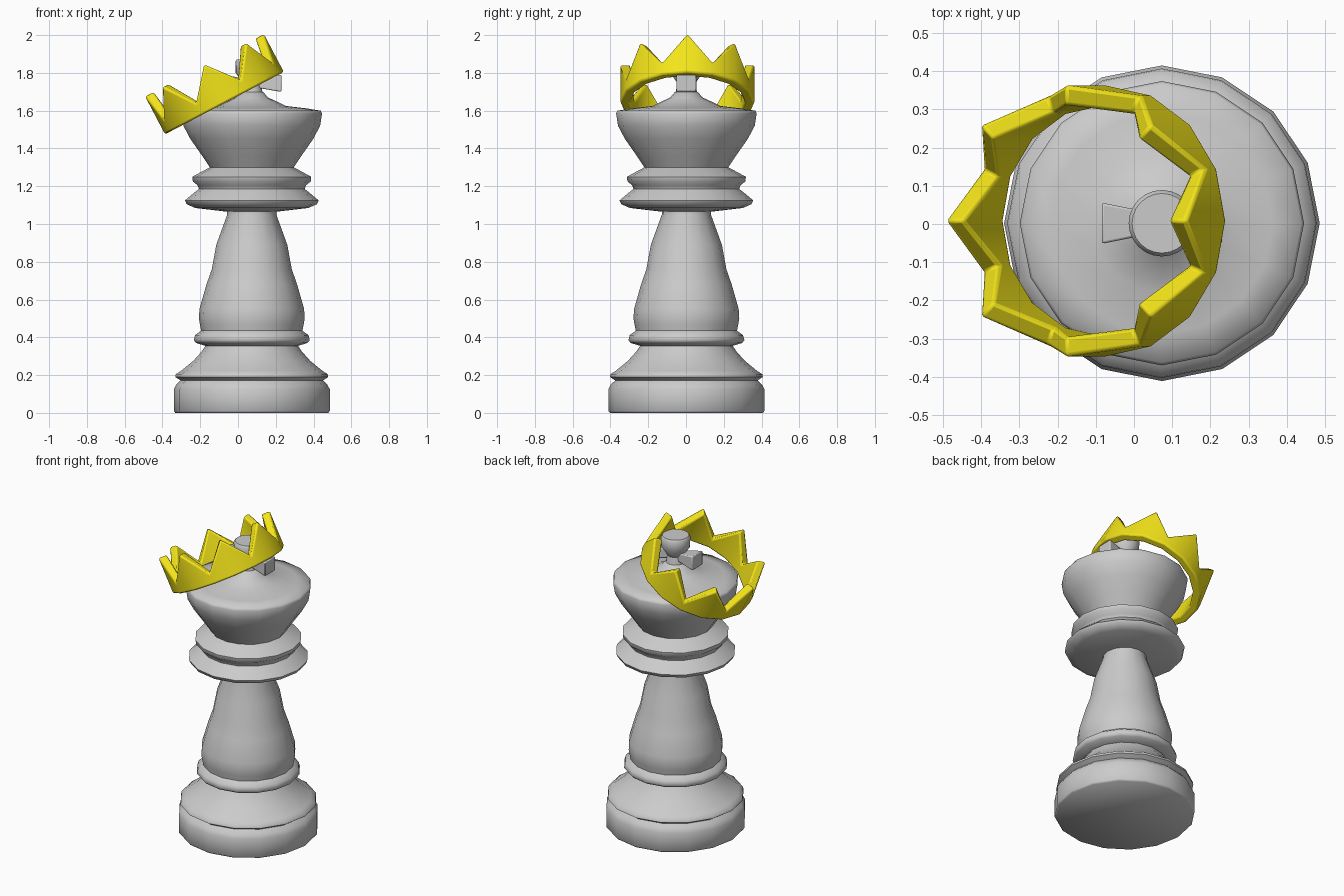
import bpy, bmesh
from math import sin, cos, pi, radians
from mathutils import Matrix, Vector

if "Cube" in bpy.data.objects:
    bpy.data.objects.remove(bpy.data.objects["Cube"])

AXIS = Vector((0.073, 0.002, 0))


def finish(name, bm, angle=60, mat=None):
    bmesh.ops.recalc_face_normals(bm, faces=bm.faces)
    me = bpy.data.meshes.new(name)
    bm.to_mesh(me)
    bm.free()
    ob = bpy.data.objects.new(name, me)
    bpy.context.collection.objects.link(ob)
    if mat:
        me.materials.append(mat)
    bpy.ops.object.select_all(action='DESELECT')
    ob.select_set(True)
    bpy.context.view_layer.objects.active = ob
    bpy.ops.object.shade_smooth_by_angle(angle=radians(angle))
    return ob


def lathe(name, profile, sides, angle=60):
    """Revolve (radius, height) points around the piece's axis, capped at both ends."""
    bm = bmesh.new()
    rings = [[bm.verts.new(AXIS + Vector((r * cos(2 * pi * i / sides), r * sin(2 * pi * i / sides), z)))
              for i in range(sides)] for r, z in profile]
    for a, b in zip(rings, rings[1:]):
        for i in range(sides):
            j = (i + 1) % sides
            bm.faces.new((a[i], a[j], b[j], b[i]))
    bm.faces.new(rings[0][::-1])
    bm.faces.new(rings[-1])
    return finish(name, bm, angle)


# Turned body: base, stem, collars and cup with domed top
lathe("turned_body", [
    (0.405, 0), (0.413, 0.01), (0.413, 0.125), (0.40, 0.15), (0.377, 0.172),
    (0.405, 0.19), (0.402, 0.205), (0.375, 0.222), (0.31, 0.275), (0.265, 0.325), (0.245, 0.355),
    (0.295, 0.37), (0.307, 0.385), (0.30, 0.412), (0.268, 0.435), (0.275, 0.47),
    (0.28, 0.50), (0.277, 0.55), (0.24, 0.68), (0.212, 0.76), (0.188, 0.89), (0.13, 1.05),
    (0.13, 1.065), (0.30, 1.085), (0.345, 1.105), (0.354, 1.125), (0.30, 1.17), (0.28, 1.185),
    (0.287, 1.205), (0.312, 1.225), (0.315, 1.25), (0.26, 1.28), (0.222, 1.30),
    (0.262, 1.36), (0.325, 1.45), (0.362, 1.52), (0.372, 1.585), (0.365, 1.60), (0.29, 1.612),
    (0.18, 1.625), (0.14, 1.645), (0.085, 1.67), (0.06, 1.70)], 16)

# Finial: flared round post with two flared side arms
lathe("finial_post", [(0.06, 1.68), (0.048, 1.745), (0.085, 1.80), (0.087, 1.86), (0.078, 1.872)], 24, 40)
bm = bmesh.new()
for side in (1, -1):
    m = (Matrix.Translation(AXIS + Vector((side * 0.09, 0, 1.745)))
         @ Matrix.Diagonal((1, 1, 0.85, 1))
         @ Matrix.Rotation(side * pi / 2, 4, 'Y') @ Matrix.Rotation(pi / 4, 4, 'Z'))
    bmesh.ops.create_cone(bm, cap_ends=True, segments=4, radius1=0.038, radius2=0.076, depth=0.134, matrix=m)
arms = finish("finial_arms", bm, 30)
bev = arms.modifiers.new("soft_edges", 'BEVEL')
bev.width = 0.006
bev.segments = 2

# Tilted crown: 16-sided band, alternating tips and valleys
gold = bpy.data.materials.new("crown_yellow")
gold.diffuse_color = (0.9, 0.78, 0.01, 1)
gold.use_nodes = True
gold.node_tree.nodes["Principled BSDF"].inputs["Base Color"].default_value = gold.diffuse_color
bm = bmesh.new()
cols = []
for i in range(16):
    a = i * pi / 8
    top = 0.23 if i % 2 == 0 else 0.07
    cols.append([bm.verts.new((r * cos(a), r * sin(a), z))
                 for r, z in ((0.355, 0), (0.355, top), (0.303, top), (0.303, 0))])
for i in range(16):
    a, b = cols[i], cols[(i + 1) % 16]
    for k in range(4):
        n = (k + 1) % 4
        bm.faces.new((a[k], b[k], b[n], a[n]))
crown = finish("crown", bm, 40, gold)
crown.location = (-0.072, 0.008, 1.64)
crown.rotation_euler = (0, radians(-27.7), 0)
bev = crown.modifiers.new("soft_edges", 'BEVEL')
bev.width = 0.01
bev.segments = 2
